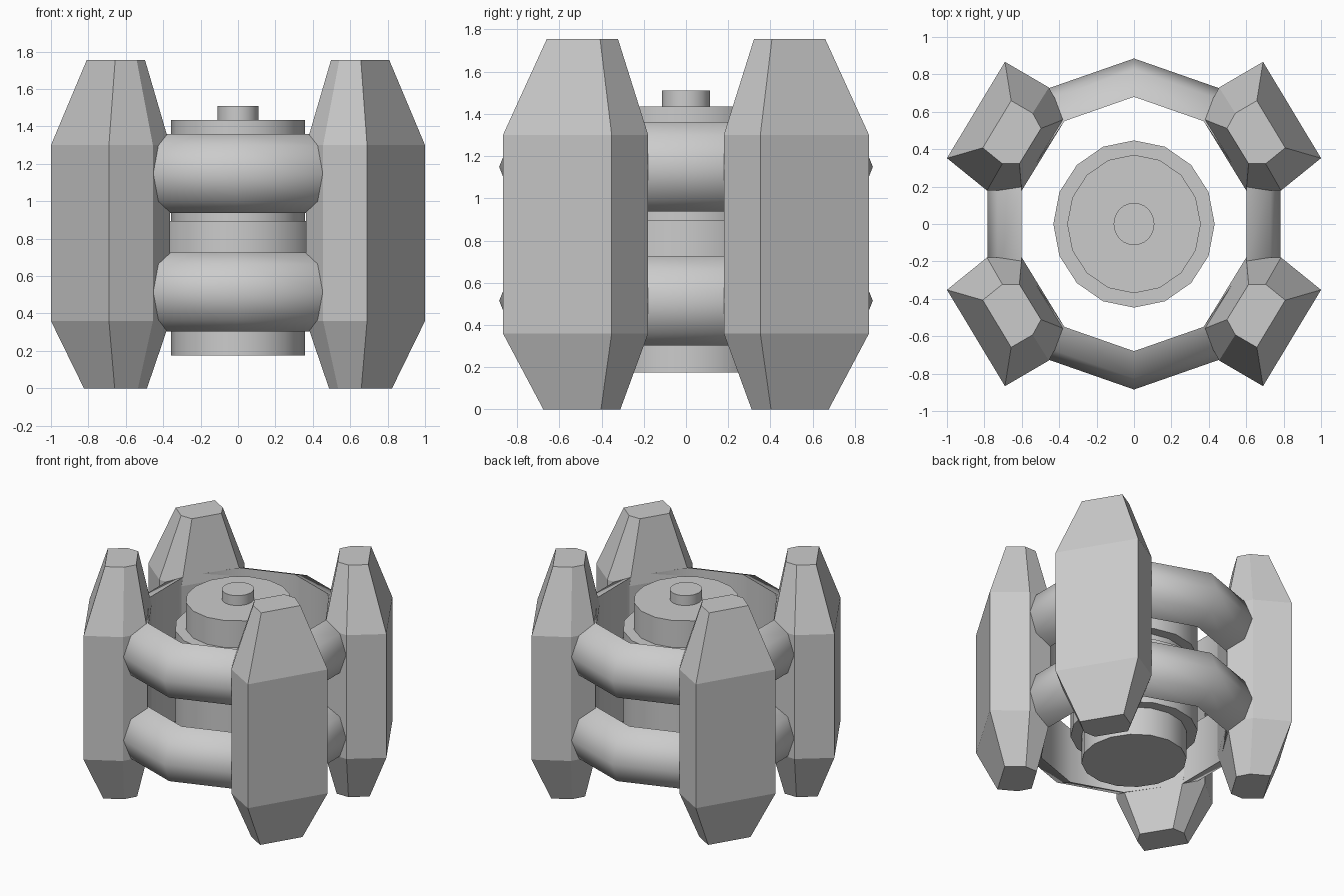
import bpy, bmesh
from math import sin, cos, pi, radians

if "Cube" in bpy.data.objects:
    bpy.data.objects.remove(bpy.data.objects["Cube"])


def finish(name, bm, smooth=False):
    bmesh.ops.remove_doubles(bm, verts=bm.verts, dist=1e-5)
    bmesh.ops.recalc_face_normals(bm, faces=bm.faces)
    mesh = bpy.data.meshes.new(name)
    bm.to_mesh(mesh)
    bm.free()
    ob = bpy.data.objects.new(name, mesh)
    bpy.context.collection.objects.link(ob)
    if smooth:
        bpy.ops.object.select_all(action='DESELECT')
        bpy.context.view_layer.objects.active = ob
        ob.select_set(True)
        bpy.ops.object.shade_smooth_by_angle(angle=radians(50))
    return ob


def skin(bm, loops, closed=False):
    """Bridge successive vertex loops; cap the ends unless closed."""
    rows = [[bm.verts.new(p) for p in loop] for loop in loops]
    n = len(rows[0])
    pairs = list(zip(rows, rows[1:]))
    if closed:
        pairs.append((rows[-1], rows[0]))
    for a, b in pairs:
        for i in range(n):
            j = (i + 1) % n
            bm.faces.new((a[i], a[j], b[j], b[i]))
    if not closed:
        bm.faces.new(rows[0])
        bm.faces.new(rows[-1])


# Corner pillars: hexagonal section tapering to both ends
SECTION = [(0.69, 0.867), (1.0, 0.352), (0.786, 0.179),
           (0.60, 0.179), (0.364, 0.564), (0.455, 0.73)]
CENTRE = (0.625, 0.46)


def pillar(name, sx, sy):
    bm = bmesh.new()
    levels = [(0, 0.53), (0.36, 1), (1.3, 1), (1.755, 0.49)]
    skin(bm, [[(sx * (CENTRE[0] + (x - CENTRE[0]) * s),
                sy * (CENTRE[1] + (y - CENTRE[1]) * s), z)
               for x, y in SECTION] for z, s in levels])
    finish(name, bm)


for sx, side in ((-1, "left"), (1, "right")):
    for sy, end in ((-1, "front"), (1, "back")):
        pillar(f"pillar_{end}_{side}", sx, sy)


# Ten-sided bumper rings: half-round outside, flat inside
def bumper_ring(name, z0):
    bm = bmesh.new()
    profile = [(0.68 + 0.205 * cos(a), z0 + 0.212 * sin(a))
               for a in (-pi / 2 + i * pi / 4 for i in range(5))]
    skin(bm, [[(0.93 * r * sin(k * pi / 5), r * cos(k * pi / 5), z)
               for r, z in profile] for k in range(10)], closed=True)
    finish(name, bm, smooth=True)


bumper_ring("lower_ring", 0.515)
bumper_ring("upper_ring", 1.149)


# Central core: stepped faceted drum
def drum(name, steps, n):
    bm = bmesh.new()
    skin(bm, [[(0.965 * r * sin(2 * pi * k / n), r * cos(2 * pi * k / n), z)
               for k in range(n)] for r, z in steps])
    finish(name, bm, smooth=True)


drum("core_drum", [(0.37, 0.175), (0.37, 0.39), (0.447, 0.39), (0.447, 0.895),
                   (0.37, 0.895), (0.37, 0.98), (0.447, 0.98), (0.447, 1.23),
                   (0.37, 1.23), (0.37, 1.435)], 16)
drum("core_cap", [(0.113, 1.40), (0.113, 1.51)], 24)
